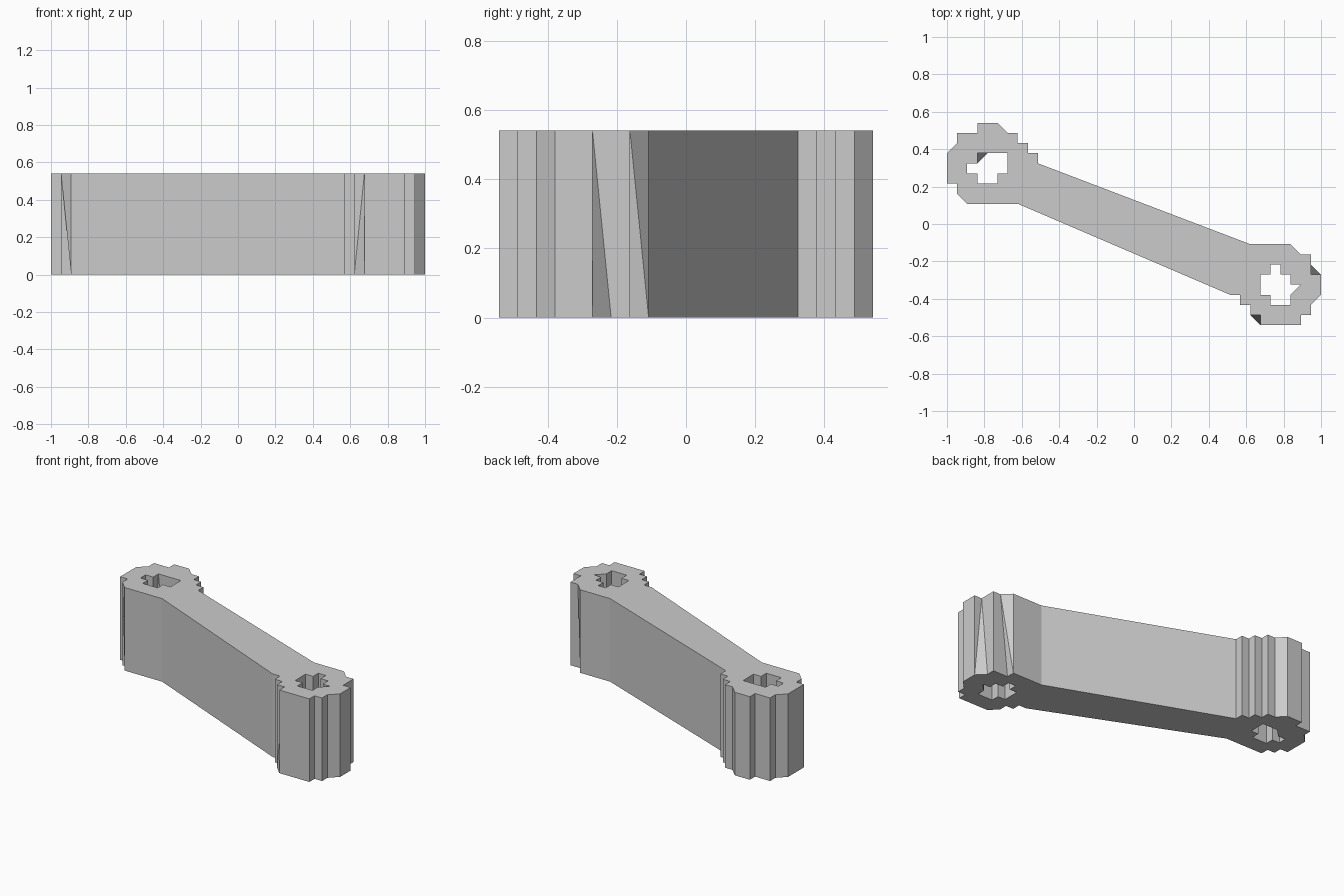
import bpy
import bmesh

cube = bpy.data.objects.get("Cube")
if cube:
    bpy.data.objects.remove(cube, do_unlink=True)

UNIT = 2 / 37          # grid step of the stepped outline
HEIGHT = 10 * UNIT
BOTH, TOP, BOTTOM = "both", "top", "bottom"   # which cap a corner belongs to

# Plan outline in grid steps, clockwise from the left ring's front corner
LEFT_END = [(7, 12), (2, 12), (2, 13, BOTTOM), (1, 13), (1, 14), (0, 14), (0, 17),
            (1, 18), (1, 19), (3, 19), (3, 20), (5, 20), (6, 19), (7, 19),
            (7, 18), (8, 18), (8, 17), (9, 17), (9, 16)]
RIGHT_END = [(30, 8), (34, 8), (34, 7, BOTTOM), (35, 7), (36, 7), (36, 6),
             (36, 5, TOP), (37, 5), (37, 3), (36, 2), (36, 1), (35, 1), (35, 0),
             (31, 0), (31, 1, TOP), (30, 1), (30, 2), (29, 2), (29, 3), (28, 3)]

# Cross-shaped holes through the rings
LEFT_HOLE = [(3, 16), (3, 17, TOP), (4, 17), (6, 17), (6, 15), (5, 15),
             (5, 14), (3, 14), (3, 15), (2, 15), (2, 16)]
RIGHT_HOLE = [(32, 6), (33, 6), (33, 5), (34, 5), (34, 4), (35, 4), (34, 3),
              (34, 2), (32, 2), (32, 3), (31, 3), (31, 5), (32, 5)]


def add_wall(bm, points):
    """Join the top and bottom loops; corners on one cap only make a fan."""
    corners = []
    for x, y, *where in points:
        where = where[0] if where else BOTH
        px, py = (x - 18.5) * UNIT, (y - 10) * UNIT
        top = bm.verts.new((px, py, HEIGHT)) if where != BOTTOM else None
        low = bm.verts.new((px, py, 0)) if where != TOP else None
        corners.append((top, low))

    full = [i for i, pair in enumerate(corners) if all(pair)]
    for k, start in enumerate(full):
        end = full[(k + 1) % len(full)]
        span = [corners[start]]
        i = start
        while i != end:
            i = (i + 1) % len(corners)
            span.append(corners[i])
        ring = [t for t, _ in span if t] + [b for _, b in reversed(span) if b]
        if len(ring) == 4:
            bm.faces.new(ring)
        else:
            fan = ring[1:] + ring[:1]
            for a, b in zip(fan[1:], fan[2:]):
                bm.faces.new((fan[0], a, b))


def add_cap(bm, z):
    """Fill the flat cap at one height, leaving the holes open."""
    edges = [e for e in bm.edges
             if e.is_boundary and all(abs(v.co.z - z) < 0.001 for v in e.verts)]
    bmesh.ops.triangle_fill(bm, use_beauty=True, use_dissolve=False, edges=edges)


# Link arm
bm = bmesh.new()
for loop in (LEFT_END + RIGHT_END, LEFT_HOLE, RIGHT_HOLE):
    add_wall(bm, loop)
for level in (HEIGHT, 0):
    add_cap(bm, level)
bmesh.ops.recalc_face_normals(bm, faces=bm.faces)

mesh = bpy.data.meshes.new("link_arm")
bm.to_mesh(mesh)
bm.free()
arm = bpy.data.objects.new("link_arm", mesh)
bpy.context.collection.objects.link(arm)

# Plain grey
grey = bpy.data.materials.new("light_grey")
grey.use_nodes = True
color = (0.6, 0.6, 0.6, 1)
grey.diffuse_color = color
grey.node_tree.nodes["Principled BSDF"].inputs["Base Color"].default_value = color
mesh.materials.append(grey)
